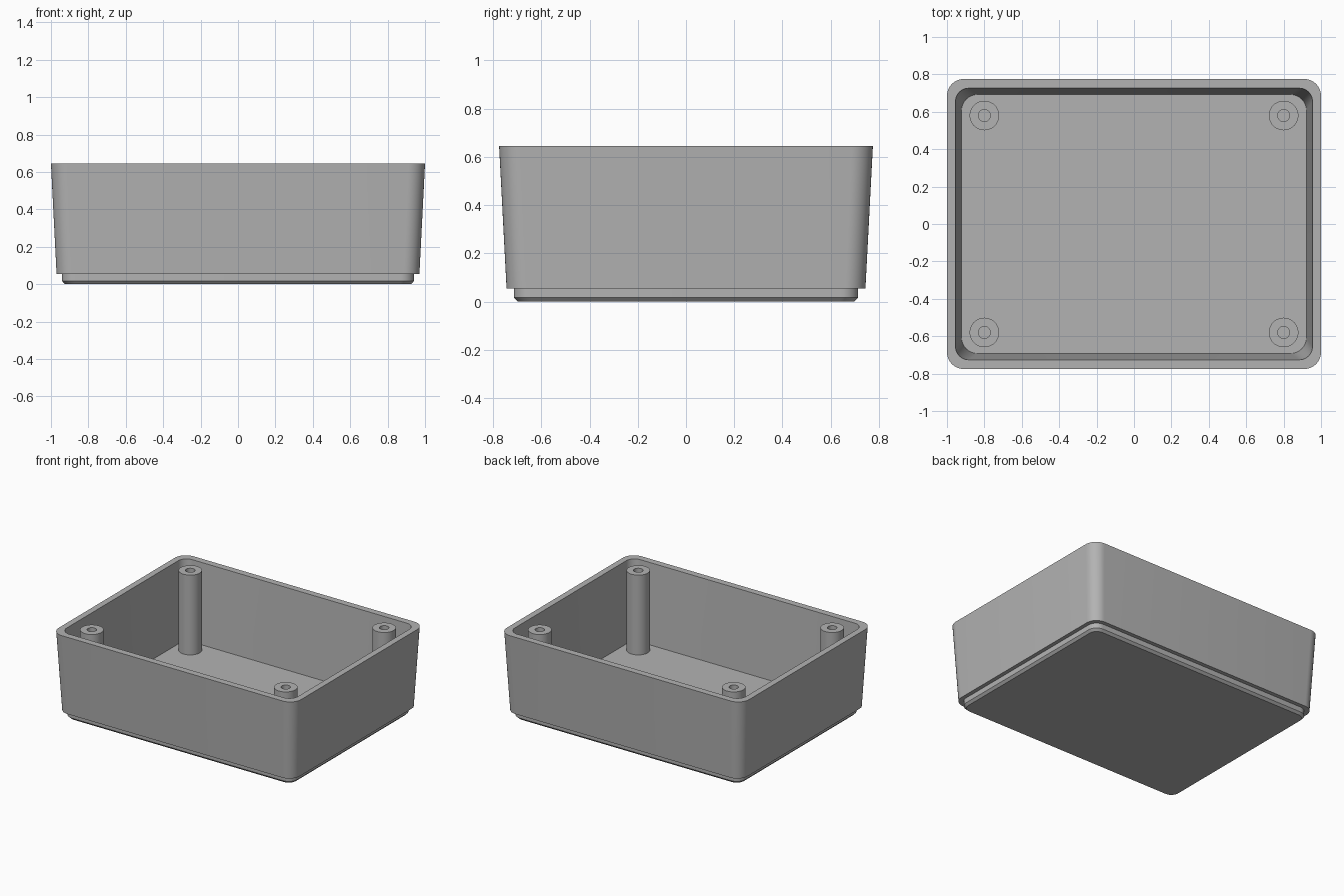
import bpy, bmesh, math

cube = bpy.data.objects.get("Cube")
if cube:
    bpy.data.objects.remove(cube, do_unlink=True)

grey = bpy.data.materials.new("plain grey")
grey.use_nodes = True
GREY = (0.45, 0.45, 0.45, 1.0)
grey.diffuse_color = GREY
grey.node_tree.nodes["Principled BSDF"].inputs["Base Color"].default_value = GREY


def rounded_rect(hx, hy, r, z, steps=10):
    """Points of a rounded rectangle, counter-clockwise."""
    points = []
    for i, (sx, sy) in enumerate([(1, 1), (-1, 1), (-1, -1), (1, -1)]):
        for k in range(steps + 1):
            a = math.pi / 2 * (i + k / steps)
            points.append((sx * (hx - r) + r * math.cos(a),
                           sy * (hy - r) + r * math.sin(a), z))
    return points


def circle(r, z, sides=40):
    return [(r * math.cos(2 * math.pi * k / sides),
             r * math.sin(2 * math.pi * k / sides), z) for k in range(sides)]


def loft(name, sections, caps, location=(0, 0, 0)):
    """Skin successive closed rings into one object."""
    bm = bmesh.new()
    rings = [[bm.verts.new(p) for p in s] for s in sections]
    for a, b in zip(rings, rings[1:]):
        n = len(a)
        for i in range(n):
            j = (i + 1) % n
            bm.faces.new((a[i], a[j], b[j], b[i]))
    if caps:
        bm.faces.new(rings[0][::-1])
        bm.faces.new(rings[-1])
    mesh = bpy.data.meshes.new(name)
    bm.to_mesh(mesh)
    bm.free()
    mesh.materials.append(grey)
    obj = bpy.data.objects.new(name, mesh)
    obj.location = location
    bpy.context.collection.objects.link(obj)
    bpy.ops.object.select_all(action='DESELECT')
    obj.select_set(True)
    bpy.context.view_layer.objects.active = obj
    bpy.ops.object.shade_smooth_by_angle(angle=math.radians(30))
    return obj


TOP, FLOOR = 0.645, 0.05

# Tapered tray: chamfered plinth, step, outer wall, rim, inner wall, floor
tray_rings = [
    (0.925, 0.698, 0.060, 0.0),
    (0.941, 0.714, 0.070, 0.017),
    (0.941, 0.714, 0.070, 0.055),
    (0.970, 0.744, 0.085, 0.055),
    (1.000, 0.775, 0.090, TOP),
    (0.954, 0.726, 0.070, TOP),
    (0.922, 0.692, 0.085, FLOOR),
]
loft("tray", [rounded_rect(*ring) for ring in tray_rings], caps=True)

# Four hollow screw posts standing on the floor
post_profile = [(0.079, FLOOR), (0.079, TOP), (0.032, TOP), (0.032, FLOOR)]
for side, sx in (("left", 1), ("right", -1)):
    for end, sy in (("front", -1), ("back", 1)):
        loft(f"screw_post_{end}_{side}", [circle(r, z) for r, z in post_profile],
             caps=False, location=(sx * 0.80, sy * 0.58, 0))
